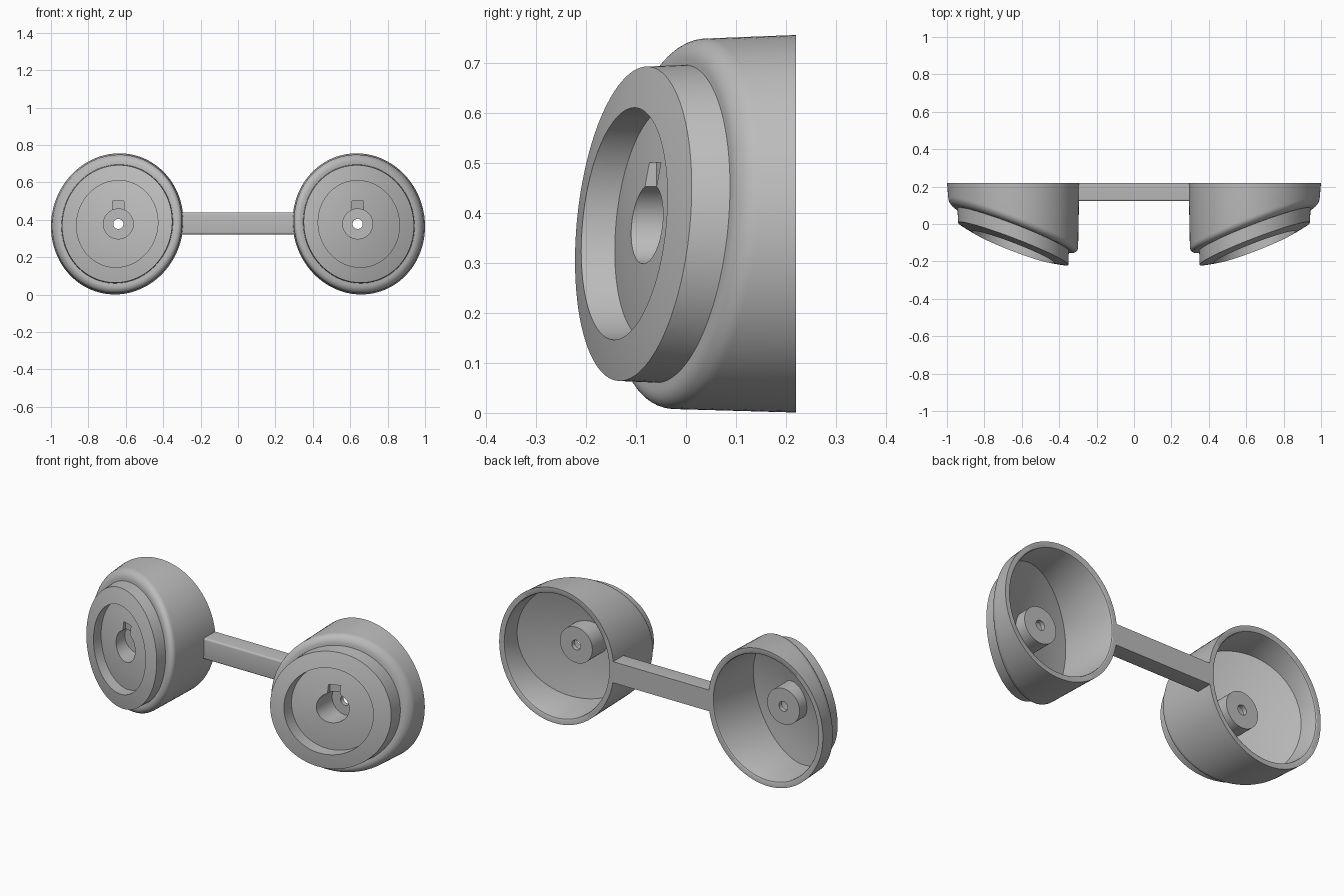
import bpy, bmesh, math
from mathutils import Vector

cube = bpy.data.objects.get("Cube")
if cube:
    bpy.data.objects.remove(cube, do_unlink=True)

gray = bpy.data.materials.new("plain gray")
gray.use_nodes = True
gray.diffuse_color = (0.5, 0.5, 0.5, 1)
gray.node_tree.nodes["Principled BSDF"].inputs["Base Color"].default_value = (0.5, 0.5, 0.5, 1)

CX, CZ, BACK = 0.646, 0.378, 0.22      # cup centre and rear plane
TILT = Vector((0.385, 0.1))            # slope of the front face over x and z
DOME = 0.4                             # bulge of the front face
SEGMENTS = 96


def finish(name, bm):
    bmesh.ops.recalc_face_normals(bm, faces=bm.faces)
    mesh = bpy.data.meshes.new(name)
    bm.to_mesh(mesh)
    bm.free()
    mesh.materials.append(gray)
    obj = bpy.data.objects.new(name, mesh)
    bpy.context.collection.objects.link(obj)
    return obj


def activate(obj):
    bpy.ops.object.select_all(action='DESELECT')
    obj.select_set(True)
    bpy.context.view_layer.objects.active = obj


def smooth(obj):
    activate(obj)
    bpy.ops.object.shade_smooth_by_angle(angle=math.radians(32))


def domed(r0, r1, apex, steps=5):
    """Profile points along a tilted, domed surface."""
    radii = [r0 + (r1 - r0) * i / steps for i in range(steps + 1)]
    return [(r, apex + DOME * r * r, True) for r in radii]


def cup_profile():
    """Closed section: radius, depth, and whether the ring follows the tilt."""
    pts = [(0.027, 0.03, False), (0.08, 0.03, False)]          # socket floor
    pts += domed(0.08, 0.233, -0.078)                          # pocket floor
    pts += domed(0.233, 0.3156, -0.145)                        # raised ring
    pts.append((0.319, -0.03, True))
    for i in range(9):                                         # rounded shoulder
        a = math.pi / 2 * i / 8
        pts.append((0.332 + 0.04 * math.sin(a), 0.01 - 0.04 * math.cos(a), True))
    pts += [(0.379, BACK, False), (0.353, BACK, False),        # rear rim
            (0.348, BACK - 0.003, False), (0.345, BACK - 0.01, False)]
    pts += domed(0.338, 0.1, -0.05)                            # inner floor
    pts += [(0.1, 0.055, False), (0.027, 0.055, False)]        # hub end
    return pts


def place(r, depth, tilted, angle, side):
    p = Vector((r * math.cos(angle), r * math.sin(angle)))
    if r > 0.11:
        # round in the tilted plane, so narrower along the slope
        d = TILT.normalized()
        p -= d * p.dot(d) * (1 - 1 / math.sqrt(1 + TILT.length_squared))
    else:
        p.x -= 0.006
    y = depth + (p.dot(TILT) if tilted else 0)
    return (side * (CX + p.x), y, CZ + p.y)


def make_cup(name, side):
    bm = bmesh.new()
    rings = [[bm.verts.new(place(*pt, 2 * math.pi * i / SEGMENTS, side))
              for i in range(SEGMENTS)] for pt in cup_profile()]
    for a, b in zip(rings, rings[1:] + rings[:1]):
        for i in range(SEGMENTS):
            j = (i + 1) % SEGMENTS
            bm.faces.new((a[i], a[j], b[j], b[i]))
    cup = finish(name, bm)

    # shallow key slot above the socket
    bm = bmesh.new()
    bmesh.ops.create_cube(bm, size=1)
    for v in bm.verts:
        dx = v.co.x * 0.06
        y = (-0.047 if v.co.y > 0 else -0.25) + TILT.x * dx
        v.co = (side * (CX - 0.006 + dx), y, 0.47 + v.co.z * 0.06)
    cutter = finish("slot_cutter", bm)
    cutter.hide_render = True
    cut = cup.modifiers.new("slot", 'BOOLEAN')
    cut.operation = 'DIFFERENCE'
    cut.solver = 'EXACT'
    cut.object = cutter
    activate(cup)
    bpy.ops.object.modifier_apply(modifier=cut.name)
    bpy.data.objects.remove(cutter, do_unlink=True)
    smooth(cup)


make_cup("left_cup", 1)
make_cup("right_cup", -1)

# connecting bar, rounded along its front edges
bm = bmesh.new()
bmesh.ops.create_cube(bm, size=1)
for v in bm.verts:
    v.co = (v.co.x * 0.61, 0.171 + v.co.y * 0.098, 0.381 + v.co.z * 0.118)
front = [e for e in bm.edges
         if all(v.co.y < 0.15 for v in e.verts) and abs(e.verts[0].co.x - e.verts[1].co.x) > 0.1]
bmesh.ops.bevel(bm, geom=front, offset=0.01, segments=4, profile=0.5, affect='EDGES')
smooth(finish("connecting_bar", bm))
